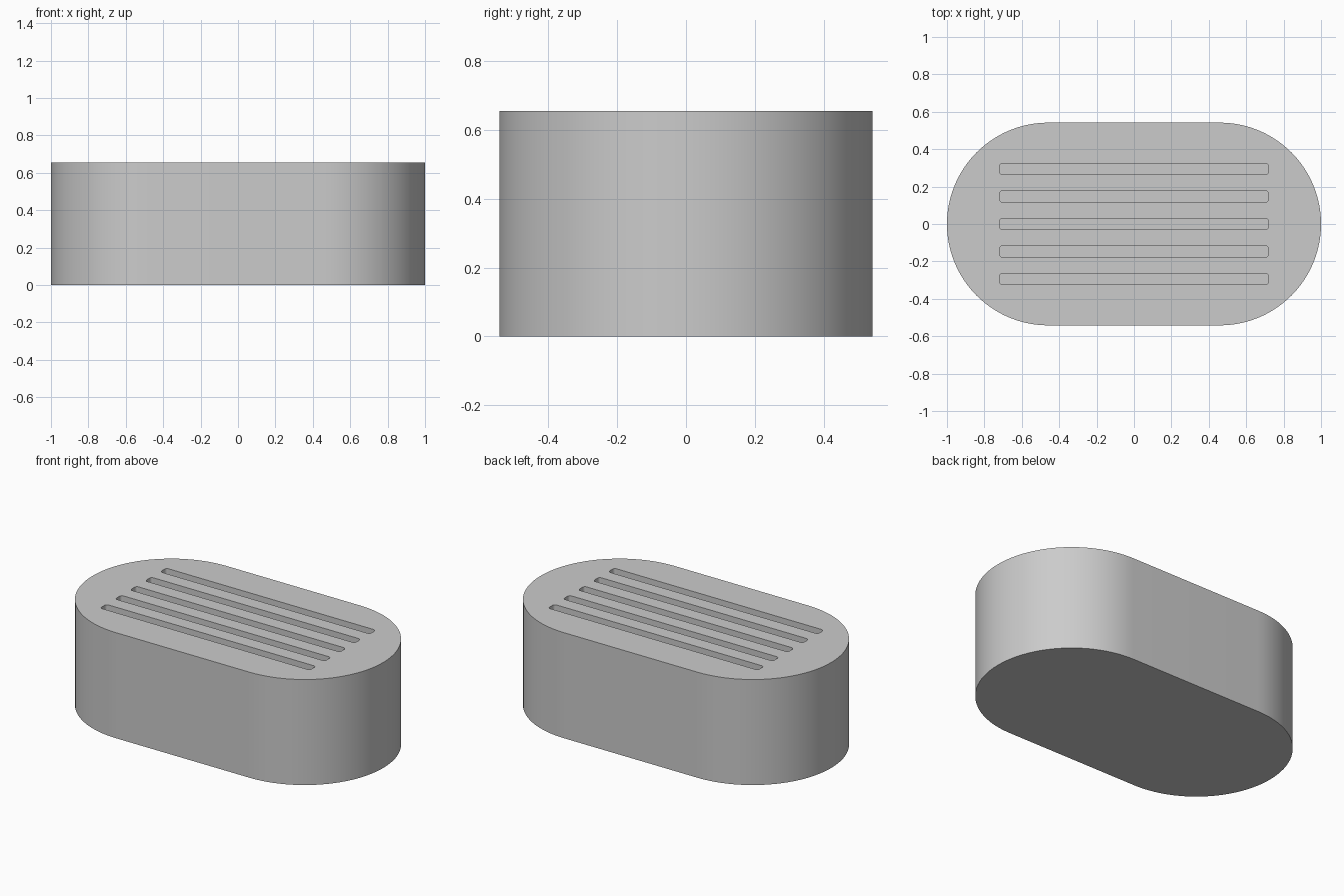
import bpy
import bmesh
from math import pi, cos, sin, radians

cube = bpy.data.objects.get("Cube")
if cube:
    bpy.data.objects.remove(cube, do_unlink=True)

LENGTH, WIDTH, HEIGHT = 2.0, 1.084, 0.655
SLOT_LENGTH, SLOT_WIDTH, SLOT_DEPTH = 1.44, 0.06, 0.12
SLOT_COUNT, SLOT_PITCH = 5, 0.147

grey = bpy.data.materials.new("grey")
grey.use_nodes = True
grey.diffuse_color = (0.6, 0.6, 0.6, 1)
grey.node_tree.nodes["Principled BSDF"].inputs["Base Color"].default_value = (0.6, 0.6, 0.6, 1)


def rounded_outline(length, width, radius, steps):
    """Counter-clockwise rectangle outline with rounded corners."""
    points = []
    corners = [(1, 1), (-1, 1), (-1, -1), (1, -1)]
    for quarter, (sx, sy) in enumerate(corners):
        cx = sx * (length / 2 - radius)
        cy = sy * (width / 2 - radius)
        for i in range(steps + 1):
            a = (quarter + i / steps) * pi / 2
            points.append((cx + radius * cos(a), cy + radius * sin(a)))
    return points


def add_prism(bm, outline, y, bottom, top):
    """Closed prism standing on the given outline."""
    face = bm.faces.new([bm.verts.new((px, py + y, bottom)) for px, py in outline])
    result = bmesh.ops.extrude_face_region(bm, geom=[face], use_keep_orig=True)
    for v in result["geom"]:
        if isinstance(v, bmesh.types.BMVert):
            v.co.z = top


def make_object(name, bm):
    bmesh.ops.remove_doubles(bm, verts=bm.verts, dist=0.0001)
    bmesh.ops.recalc_face_normals(bm, faces=bm.faces)
    mesh = bpy.data.meshes.new(name)
    bm.to_mesh(mesh)
    bm.free()
    mesh.materials.append(grey)
    obj = bpy.data.objects.new(name, mesh)
    bpy.context.collection.objects.link(obj)
    return obj


# Block with fully rounded ends
bm = bmesh.new()
add_prism(bm, rounded_outline(LENGTH, WIDTH, WIDTH / 2, 24), 0, 0, HEIGHT)
block = make_object("slotted_block", bm)

# Row of parallel slots cut into the top
bm = bmesh.new()
slot = rounded_outline(SLOT_LENGTH, SLOT_WIDTH, 0.016, 5)
for i in range(SLOT_COUNT):
    y = (i - (SLOT_COUNT - 1) / 2) * SLOT_PITCH
    add_prism(bm, slot, y, HEIGHT - SLOT_DEPTH, HEIGHT + 0.1)
cutter = make_object("slot_cutter", bm)
cutter.hide_render = True

cut = block.modifiers.new("slots", "BOOLEAN")
cut.operation = "DIFFERENCE"
cut.solver = "EXACT"
cut.object = cutter

bpy.ops.object.select_all(action="DESELECT")
block.select_set(True)
bpy.context.view_layer.objects.active = block
bpy.ops.object.modifier_apply(modifier=cut.name)
bpy.data.objects.remove(cutter, do_unlink=True)

# Smooth ends, crisp rims
bpy.ops.object.shade_smooth_by_angle(angle=radians(30))
